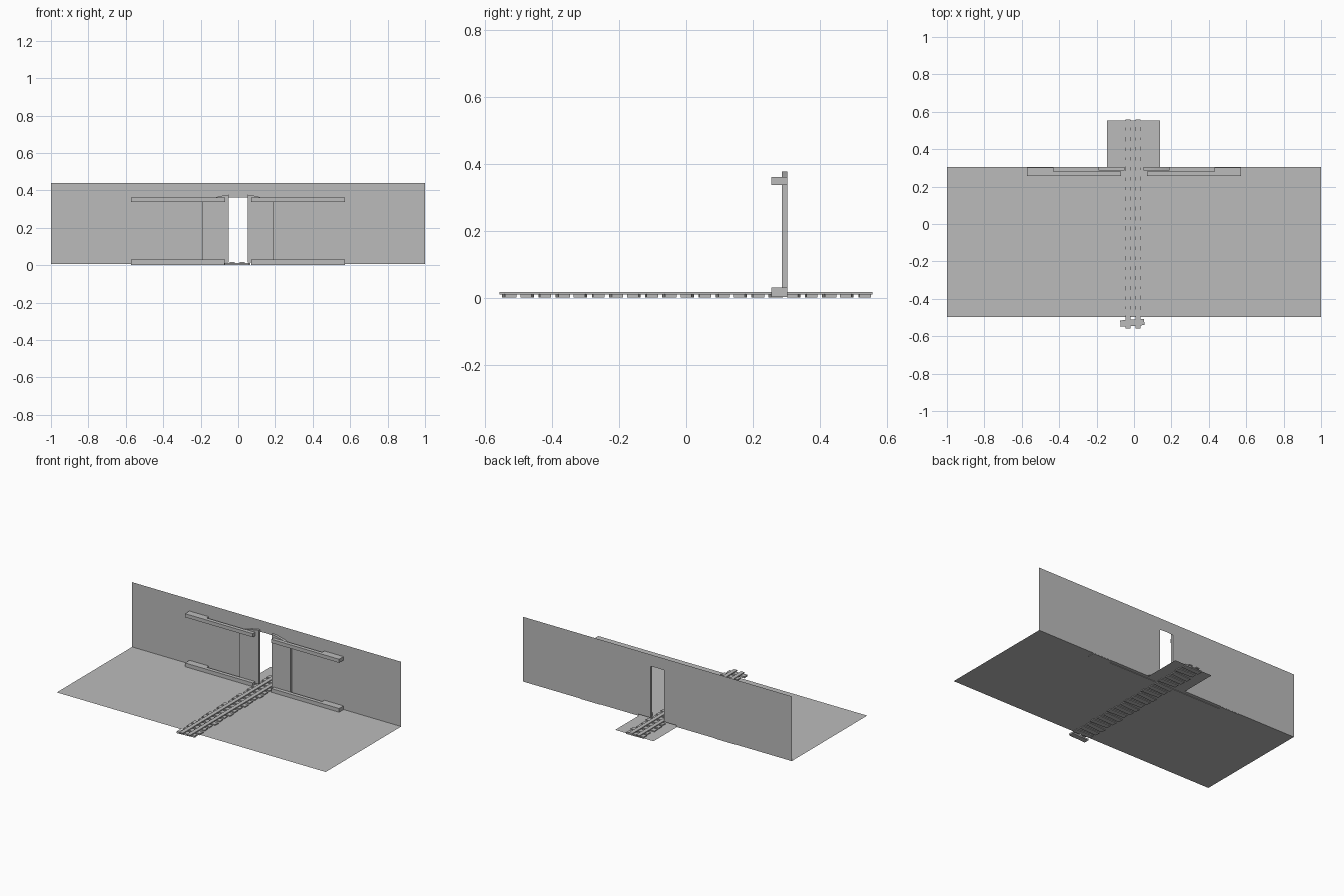
import bpy, bmesh, math, random
from mathutils import Matrix, Vector

if "Cube" in bpy.data.objects:
    bpy.data.objects.remove(bpy.data.objects["Cube"])

random.seed(4)
grey = bpy.data.materials.new("plain_grey")
grey.diffuse_color = (0.5, 0.5, 0.5, 1)
grey.use_nodes = True
grey.node_tree.nodes["Principled BSDF"].inputs["Base Color"].default_value = grey.diffuse_color


def finish(name, bm):
    me = bpy.data.meshes.new(name)
    bm.to_mesh(me)
    bm.free()
    me.materials.append(grey)
    ob = bpy.data.objects.new(name, me)
    bpy.context.collection.objects.link(ob)
    return ob


def sheet(name, pts, depth=None):
    """Flat outline; with depth it is extruded into a solid."""
    bm = bmesh.new()
    f = bm.faces.new([bm.verts.new(p) for p in pts])
    if depth:
        r = bmesh.ops.extrude_face_region(bm, geom=[f])
        vs = [v for v in r["geom"] if isinstance(v, bmesh.types.BMVert)]
        bmesh.ops.translate(bm, vec=Vector(depth), verts=vs)
        bmesh.ops.recalc_face_normals(bm, faces=bm.faces)
    return finish(name, bm)


def box(name, x0, x1, y0, y1, z0, z1, turn=0):
    bm = bmesh.new()
    m = (Matrix.Translation(((x0 + x1) / 2, (y0 + y1) / 2, (z0 + z1) / 2))
         @ Matrix.Rotation(turn, 4, 'Z')
         @ Matrix.Diagonal((x1 - x0, y1 - y0, z1 - z0, 1)))
    bmesh.ops.create_cube(bm, size=1, matrix=m)
    return finish(name, bm)


WALL_Y, FLOOR_Z = 0.304, 0.005

# T-shaped floor sheet with the passage behind the doorway
sheet("floor", [(x, y, FLOOR_Z) for x, y in (
    (-1, -0.496), (1, -0.496), (1, WALL_Y), (0.14, WALL_Y), (0.14, 0.553),
    (-0.145, 0.553), (-0.145, WALL_Y), (-1, WALL_Y))])

# wall sheet with an arched doorway
arch = [(x, 0.363 - 1.0 * x * x) for x in [0.14 - 0.028 * i for i in range(11)]]
outline = [(-1, FLOOR_Z), (-1, 0.44), (1, 0.44), (1, FLOOR_Z), (0.14, FLOOR_Z)]
outline += arch + [(-0.14, FLOOR_Z)]
sheet("wall", [(x, WALL_Y, z) for x, z in reversed(outline)])

# sliding doors and their channelled guides, mirrored left and right
for side, s in (("left", -1), ("right", 1)):
    top = [(0.05 + 0.02 * i, 0.38 - 1.2 * (0.05 + 0.02 * i) ** 2) for i in range(8)]
    prof = [(0.05, 0.015)] + top + [(0.19, 0.015)]
    sheet(side + "_door", [(s * x, 0.287, z) for x, z in prof], (0, 0.0165, 0))
    for level, z0, z1 in (("lower", 0.002, 0.03), ("upper", 0.337, 0.361)):
        plan = [(0.07, 0.256), (0.573, 0.256), (0.573, 0.303),
                (0.43, 0.303), (0.43, 0.281), (0.07, 0.281)]
        sheet(f"{side}_{level}_guide", [(s * x, y, z0) for x, y in plan],
              (0, 0, z1 - z0))

# track: two rails over slightly crooked sleepers in repeating sets of three
for name, x in (("left_rail", -0.032), ("right_rail", 0.022)):
    box(name, x - 0.013, x + 0.013, -0.558, 0.558, 0.010, 0.0175)
turns = (0.07, -0.05, 0.03)
shifts = (-0.005, 0.004, -0.002)
for i in range(21):
    y = -0.528 + i * 0.0531
    cx = -0.004 + shifts[i % 3]
    box("sleeper", cx - 0.064, cx + 0.064, y - 0.017, y + 0.017,
        0.0, 0.0115, turns[i % 3])
